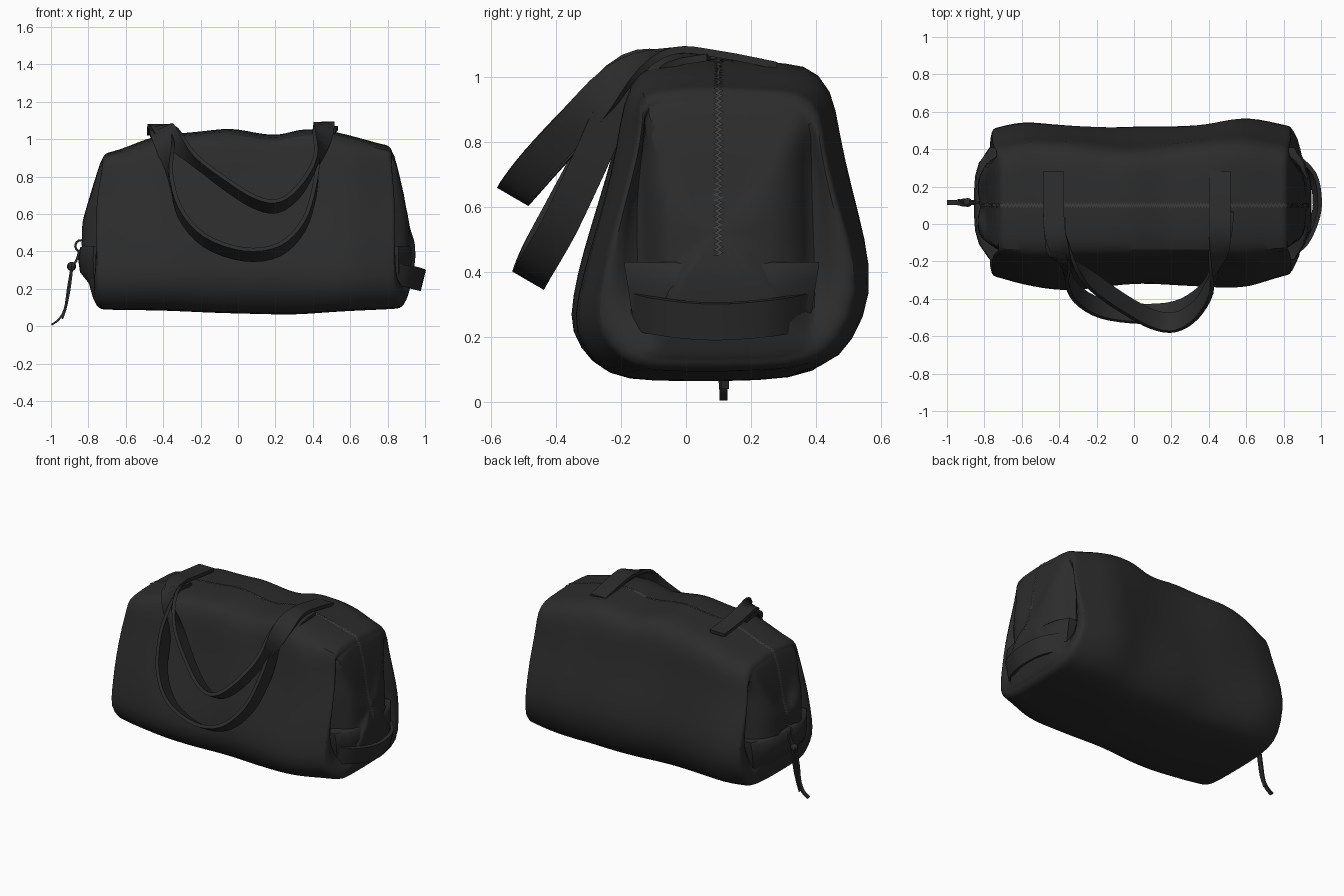
import bpy, bmesh, math
from mathutils import Vector
from mathutils.bvhtree import BVHTree

if "Cube" in bpy.data.objects:
    bpy.data.objects.remove(bpy.data.objects["Cube"])


def material(name, v):
    m = bpy.data.materials.new(name)
    m.diffuse_color = (v, v, v, 1)
    m.use_nodes = True
    m.node_tree.nodes["Principled BSDF"].inputs["Base Color"].default_value = m.diffuse_color
    return m


FABRIC = material("black fabric", 0.025)
ZIP = material("dark grey zip", 0.05)


def lerp_table(t, x):
    if x <= t[0][0]:
        return t[0][1]
    for (a, p), (b, q) in zip(t, t[1:]):
        if x <= b:
            return p + (q - p) * (x - a) / (b - a)
    return t[-1][1]


def make(name, verts, faces, mat, subsurf=0, angle=50):
    me = bpy.data.meshes.new(name)
    me.from_pydata([tuple(v) for v in verts], [], faces)
    bm = bmesh.new()
    bm.from_mesh(me)
    bmesh.ops.recalc_face_normals(bm, faces=bm.faces)
    bm.to_mesh(me)
    bm.free()
    ob = bpy.data.objects.new(name, me)
    bpy.context.collection.objects.link(ob)
    me.materials.append(mat)
    if subsurf:
        ob.modifiers.new("smooth", 'SUBSURF').levels = subsurf
        ob.modifiers["smooth"].render_levels = subsurf
    bpy.ops.object.select_all(action='DESELECT')
    bpy.context.view_layer.objects.active = ob
    ob.select_set(True)
    bpy.ops.object.shade_smooth_by_angle(angle=math.radians(angle))
    return ob


def loft(name, rings, mat, **kw):
    n = len(rings[0])
    verts = [v for r in rings for v in r]
    faces = [(i * n + j, i * n + (j + 1) % n, (i + 1) * n + (j + 1) % n, (i + 1) * n + j)
             for i in range(len(rings) - 1) for j in range(n)]
    faces += [tuple(range(n)), tuple(range(len(verts) - n, len(verts)))]
    return make(name, verts, faces, mat, **kw)


def smooth_path(pts, steps=4):
    # Catmull-Rom through tuples of any length
    out = []
    for i in range(len(pts) - 1):
        p = [pts[max(i - 1, 0)], pts[i], pts[i + 1], pts[min(i + 2, len(pts) - 1)]]
        for k in range(steps):
            t = k / steps
            out.append(tuple(0.5 * (2 * b + (c - a) * t + (2 * a - 5 * b + 4 * c - d) * t * t
                                    + (3 * b - a - 3 * c + d) * t ** 3) for a, b, c, d in zip(*p)))
    return out + [pts[-1]]


# Soft bag body: cross-section in y, z swept along x
PROFILE = [(-.23, .067), (0, .065), (.23, .065), (.435, .085), (.515, .18), (.573, .335), (.545, .5),
           (.5, .68), (.47, .84), (.455, .975), (.385, 1.045), (.24, 1.045), (.1, 1.06), (-.04, 1.05),
           (-.15, 1.035), (-.212, .945), (-.235, .8), (-.28, .62), (-.325, .46), (-.358, .32),
           (-.367, .215), (-.3, .105)]
TOP = [(-.78, .91), (-.7, .925), (-.6, .955), (-.45, 1.02), (-.2, 1.04), (-.05, 1.06), (.1, 1.035),
       (.2, 1.01), (.33, 1.055), (.45, 1.055), (.6, 1.02), (.8, .965), (.87, .93)]
BOTTOM = [(-.75, .025), (-.4, .02), (-.1, .006), (.3, -.004), (.55, .015), (.86, .03)]
BACK = [(-.76, -.06), (-.6, -.012), (-.35, -.025), (-.1, -.05), (.2, -.035), (.4, -.02), (.58, .01),
        (.84, -.04)]
FRONT = [(-.76, .08), (-.6, .03), (-.4, .01), (0, .035), (.35, .035), (.6, .015), (.84, .09)]


def body_point(x, y, z):
    up = max(0, (z - .55) / .5)
    z2 = z + (lerp_table(TOP, x) - 1.055) * up
    z2 += lerp_table(BOTTOM, x) * max(0, 1 - (z - .06) / .15)
    y2 = y + (lerp_table(BACK, x) if y > .3 else lerp_table(FRONT, x) if y < -.15 else 0)
    y2 += .008 * math.sin(9 * x + 5 * z) * (1 if abs(y - .1) > .25 else 0)
    return Vector((x, y2, z2))


def end_x(side, z):
    t = max(0, (z - .6) / .45) ** 2
    if side < 0:
        return -.765 + .055 * t + (.02 if z < .15 else 0)
    return .845 - .035 * t + (.03 if z < .2 else 0)


# End rings: scale, limit on y distance, offset at the sides, offset of the middle panel
ENDS = [(.99, .5, -.01, -.01), (.95, .42, .0, .01), (.91, .37, -.02, .015), (.89, .325, -.075, .02),
        (.87, .30, -.02, .025), (.8, .27, .02, .035), (.5, .17, .065, .07), (.15, .06, .075, .08)]


def end_ring(side, s, cap, dside, dmid):
    ring = []
    for y, z in PROFILE:
        dy, dz = y - .1, z - .52
        zz = .52 + dz * s
        # keep the middle panel nearly straight-sided up to the top
        yy = .1 + math.copysign(min(abs(dy) * max(s, .93 if s > .7 else 0), cap), dy)
        w = 1 if .25 < z < .96 and abs(dy) > .28 else 0
        p = body_point(end_x(side, z) - side * .04, yy, zz)
        p.x = end_x(side, z) + side * (dside * w + dmid * (1 - w))
        ring.append(p)
    return ring


rings = [end_ring(-1, *e) for e in reversed(ENDS)]
for i in range(17):
    t = i / 16
    rings.append([body_point((end_x(-1, z) + .035) * (1 - t) + (end_x(1, z) - .035) * t, y, z)
                  for y, z in PROFILE])
rings += [end_ring(1, *e) for e in ENDS]
body = loft("bag_body", rings, FABRIC, subsurf=1, angle=60)

bm = bmesh.new()
deps = bpy.context.evaluated_depsgraph_get()
bm.from_object(body, deps)
tree = BVHTree.FromBMesh(bm)
bm.free()


# Flat straps: each path point has its own width direction
def strap(name, pts, width, thick, mat=FABRIC):
    path = smooth_path(pts)
    rings = []
    for i, p in enumerate(path):
        c = Vector(p[:3])
        tan = (Vector(path[min(i + 1, len(path) - 1)][:3]) - Vector(path[max(i - 1, 0)][:3])).normalized()
        w = Vector(p[3:6])
        w = (w - tan * w.dot(tan)).normalized()
        n = tan.cross(w)
        w, n = w * width / 2, n * thick / 2
        rings.append([c + w + n, c - w + n, c - w - n, c + w - n])
    return loft(name, rings, mat, angle=40)


L, R, H = (-1, 0, 0), (1, 0, 0), (0, .86, -.5)
LH, RH = (-.75, .5, -.3), (.75, .5, -.3)
strap("rear_handle", [(-.43, .28, 1.03) + L, (-.43, .1, 1.05) + L, (-.42, -.06, 1.07) + L,
                      (-.36, -.18, 1.02) + LH, (-.22, -.31, .88) + H, (-.05, -.43, .75) + H,
                      (.1, -.51, .66) + H, (.22, -.525, .645) + H, (.33, -.46, .73) + H,
                      (.41, -.33, .87) + H, (.45, -.18, 1.02) + RH, (.46, -.04, 1.08) + R,
                      (.46, .1, 1.07) + R, (.46, .28, 1.035) + R], .112, .022)
strap("front_handle", [(-.42, .03, 1.03) + L, (-.42, -.1, 1.04) + L, (-.39, -.2, .97) + LH,
                       (-.36, -.27, .8) + H, (-.31, -.37, .61) + H, (-.18, -.45, .46) + H,
                       (.03, -.48, .385) + H, (.22, -.465, .41) + H, (.35, -.39, .54) + H,
                       (.41, -.3, .73) + H, (.43, -.21, .92) + H, (.46, -.1, 1.04) + RH,
                       (.48, .07, 1.06) + R], .112, .022)

# Zip running over the top and down both ends
center = Vector((.04, .1, .45))
hits = []
for i in range(321):
    a = math.radians(180 * i / 320)
    d = Vector((-math.cos(a), 0, math.sin(a)))
    h = tree.ray_cast(center + d * 2, -d)[0]
    if h:
        hits.append((h, d))
verts = []
for i, (h, d) in enumerate(hits):
    o = .008 if i % 2 else -.008
    for s in (-.008, .008):
        verts.append(h + d * .005 + Vector((0, o + s, 0)))
faces = [(2 * i, 2 * i + 1, 2 * i + 3, 2 * i + 2) for i in range(len(hits) - 1)]
make("zip_teeth", verts, faces, ZIP)

# Low pocket on each end, with an upper edge standing proud of the end panel
for side, name in ((-1, "left_end_pocket"), (1, "right_end_pocket")):
    x0 = -.76 if side < 0 else .845
    prings = []
    for z, out, half in ((.43, .07, .3), (.42, .085, .3), (.36, .095, .29), (.29, .085, .28), (.22, .03, .26)):
        ring = []
        for k in range(9):
            u = k / 4 - 1
            ring.append((x0 + side * out * (1 - .85 * u ** 4), .11 + u * half, z))
        ring += [(x0 - side * .1, .11 + half, z), (x0 - side * .1, .11 - half, z)]
        prings.append(ring)
    loft(name, prings, FABRIC, angle=50)

# Drooping grab loop on the right end
strap("end_grab_loop", [(.84, -.16, .28, .25, 0, 1), (.91, -.1, .265, .25, 0, 1),
                        (.965, .02, .25, .25, 0, 1), (.98, .13, .248, .25, 0, 1),
                        (.95, .27, .26, .25, 0, 1), (.84, .38, .28, .25, 0, 1)], .115, .022)

# Zip pull: metal ring, knot and two cord tails on the left end
bpy.ops.mesh.primitive_torus_add(major_radius=.03, minor_radius=.006, major_segments=14,
                                 minor_segments=6, location=(-.84, .115, .43),
                                 rotation=(math.pi / 2, .3, 0))
bpy.context.object.name = "zip_ring"
bpy.context.object.data.materials.append(ZIP)
bpy.ops.mesh.primitive_uv_sphere_add(segments=8, ring_count=6, radius=.025, location=(-.89, .115, .32))
bpy.context.object.name = "cord_knot"
bpy.context.object.data.materials.append(FABRIC)
Y = (0, 1, 0)
strap("cord_loop", [(-.85, .115, .4) + Y, (-.865, .115, .35) + Y, (-.89, .115, .32) + Y], .025, .012)
strap("cord_tail_long", [(-.89, .11, .32) + Y, (-.91, .105, .2) + Y, (-.925, .11, .1) + Y,
                         (-.955, .115, .04) + Y, (-.997, .115, .008) + Y], .025, .01)
strap("cord_tail_short", [(-.885, .12, .32) + Y, (-.9, .125, .2) + Y, (-.92, .12, .1) + Y,
                          (-.94, .12, .04) + Y], .025, .01)
